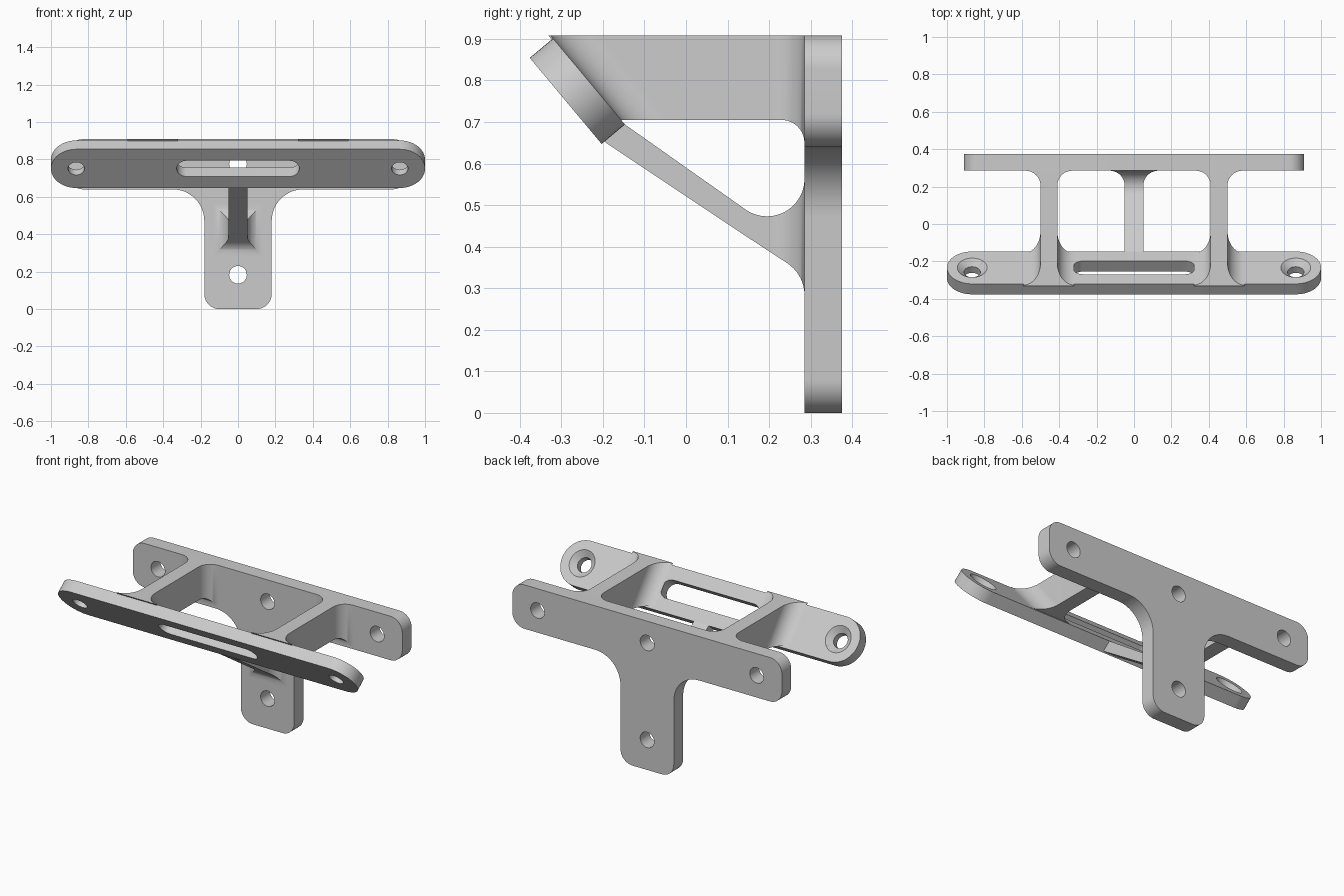
import bpy, bmesh
from math import sin, cos, pi, sqrt, radians
from mathutils import Vector

if "Cube" in bpy.data.objects:
    bpy.data.objects.remove(bpy.data.objects["Cube"])

grey = bpy.data.materials.new("light_grey")
grey.use_nodes = True
grey.diffuse_color = (0.6, 0.6, 0.6, 1)
grey.node_tree.nodes["Principled BSDF"].inputs["Base Color"].default_value = (0.6, 0.6, 0.6, 1)

TOP = 0.908            # height of the bracket
BACK = 0.285           # front face of the back plate
STEPS = 12


def loft(name, rings):
    """Skin a row of equal-sized rings and cap both ends."""
    bm = bmesh.new()
    rows = [[bm.verts.new(p) for p in ring] for ring in rings]
    n = len(rows[0])
    for a, b in zip(rows, rows[1:]):
        for i in range(n):
            j = (i + 1) % n
            bm.faces.new((a[i], a[j], b[j], b[i]))
    bm.faces.new(rows[0])
    bm.faces.new(rows[-1])
    bmesh.ops.recalc_face_normals(bm, faces=bm.faces)
    mesh = bpy.data.meshes.new(name)
    bm.to_mesh(mesh)
    bm.free()
    mesh.materials.append(grey)
    obj = bpy.data.objects.new(name, mesh)
    bpy.context.collection.objects.link(obj)
    return obj


def rounded(corners):
    """Outline of right-angled corners (x, y, radius) with arcs."""
    pts = []
    for i, (x, y, r) in enumerate(corners):
        p = Vector((x, y))
        u = (Vector(corners[i - 1][:2]) - p).normalized() * r
        v = (Vector(corners[(i + 1) % len(corners)][:2]) - p).normalized() * r
        for k in range(STEPS + 1):
            a = k / STEPS * pi / 2
            q = p + u + v - v * cos(a) - u * sin(a)
            if not pts or (q - pts[-1]).length > 1e-4:
                pts.append(q)
    if (pts[0] - pts[-1]).length < 1e-4:
        pts.pop()
    return pts


def box_outline(w, h, r):
    return rounded([(-w, -h, r), (w, -h, r), (w, h, r), (-w, h, r)])


def circle(x, y, r, n=40):
    return [Vector((x + r * cos(2 * pi * k / n), y + r * sin(2 * pi * k / n))) for k in range(n)]


def place(frame, outline, depth):
    """Lay a flat outline into a frame (origin, across, up, normal)."""
    o, across, up, normal = frame
    return [o + across * p.x + up * p.y + normal * depth for p in outline]


def cut(target, cutter):
    mod = target.modifiers.new("cut", "BOOLEAN")
    mod.operation = "DIFFERENCE"
    mod.solver = "EXACT"
    mod.object = cutter
    bpy.context.view_layer.objects.active = target
    bpy.ops.object.modifier_apply(modifier=mod.name)
    bpy.data.objects.remove(cutter)


def flare(d, r):
    """Extra half width of a fillet of radius r at distance d from its wall."""
    return r - sqrt(max(0, r * r - (r - d) ** 2)) if d < r else 0


X = Vector((1, 0, 0))

# T-shaped back plate with four screw holes
back_frame = (Vector((0, BACK, 0)), X, Vector((0, 0, 1)), Vector((0, 1, 0)))
half_tee = [(0.18, 0, 0.08), (0.18, 0.64, 0.17), (0.91, 0.64, 0.08), (0.91, TOP, 0.08)]
tee = rounded(half_tee + [(-x, z, r) for x, z, r in reversed(half_tee)])
back_plate = loft("back_plate", [place(back_frame, tee, d) for d in (0, 0.09)])
for x, z in ((0, 0.183), (0, 0.775), (-0.74, 0.775), (0.74, 0.775)):
    hole = circle(x, z, 0.047)
    cut(back_plate, loft("cutter", [place(back_frame, hole, d) for d in (-0.05, 0.15)]))

# Tilted front plate with rounded ends; depth 0 is its rear face
SLOPE = Vector((0, -0.641, 0.7675))
NORMAL = Vector((0, 0.7675, 0.641))
CENTRE = Vector((0, -0.2335, 0.7975))
front_frame = (CENTRE, X, SLOPE, NORMAL)
stadium = box_outline(1, 0.135, 0.135)
front_plate = loft("front_plate", [place(front_frame, stadium, d) for d in (-0.073, 0)])
slot = box_outline(0.328, 0.055, 0.055)
cut(front_plate, loft("cutter", [place(front_frame, slot, d) for d in (-0.15, 0.1)]))
for x in (-0.865, 0.865):
    steps = ((-0.15, 0.044), (-0.03, 0.044), (0, 0.08), (0.05, 0.08))
    cut(front_plate, loft("cutter", [place(front_frame, circle(x, 0, r), d) for d, r in steps]))


def section(x, w, low, high):
    """Four-sided ring from (y, z) low to (y, z) high, half width w."""
    return [(x - w, *low), (x + w, *low), (x + w, *high), (x - w, *high)]


def on_plate(z, n):
    """(y, z) at distance n behind the tilted plate's rear face."""
    y = CENTRE.y + (z - CENTRE.z) * SLOPE.y / SLOPE.z + n / NORMAL.y
    return (y, z)


# Side ribs, filleted into both plates
def rib(name, x):
    half, floor, r_front, r_back, r_low = 0.045, 0.705, 0.09, 0.08, 0.055
    rings = [section(x, half + r_front, on_plate(floor, -0.004), on_plate(TOP, -0.004))]
    for k in range(STEPS + 1):
        n = r_front * (1 - cos(k / STEPS * pi / 2))
        # even arc steps, dense next to the plate
        rings.append(section(x, half + flare(n, r_front), on_plate(floor, n), on_plate(TOP, n)))
    for k in range(STEPS + 1):
        y = BACK - r_back + r_back * sin(k / STEPS * pi / 2)
        drop = flare(BACK - y, r_low)
        w = half + flare(BACK - y, r_back)
        rings.append(section(x, w, (y, floor - drop), (y, TOP)))
    rings.append(section(x, half + r_back, (BACK + 0.01, floor - r_low), (BACK + 0.01, TOP)))
    return loft(name, rings)


ribs = [rib("left_rib", 0.455), rib("right_rib", -0.455)]

# Diagonal strut, flaring into the stem of the back plate
r, cy = 0.09, BACK - 0.09
rings = [section(0, 0.05, (-0.2, 0.665), (-0.16, 0.7)),
         section(0, 0.05, (-0.193, 0.65), (-0.147, 0.694))]
for k in range(25):
    a = radians(-35 + 125 * k / 24)
    y = cy + r * sin(a)
    high = 0.563 - r * cos(a)
    low = 0.284 + r * cos(a) if a > radians(33) else 0.52 - 0.656 * y
    rings.append(section(0, 0.05 + flare(BACK - y, 0.08), (y, low), (y, high)))
rings.append(section(0, 0.13, (BACK + 0.01, 0.284), (BACK + 0.01, 0.563)))
strut = loft("diagonal_strut", rings)

# Smooth the fillets, keep the edges crisp
for obj in [back_plate, front_plate, strut] + ribs:
    bpy.ops.object.select_all(action="DESELECT")
    obj.select_set(True)
    bpy.context.view_layer.objects.active = obj
    bpy.ops.object.shade_smooth_by_angle(angle=radians(30))
